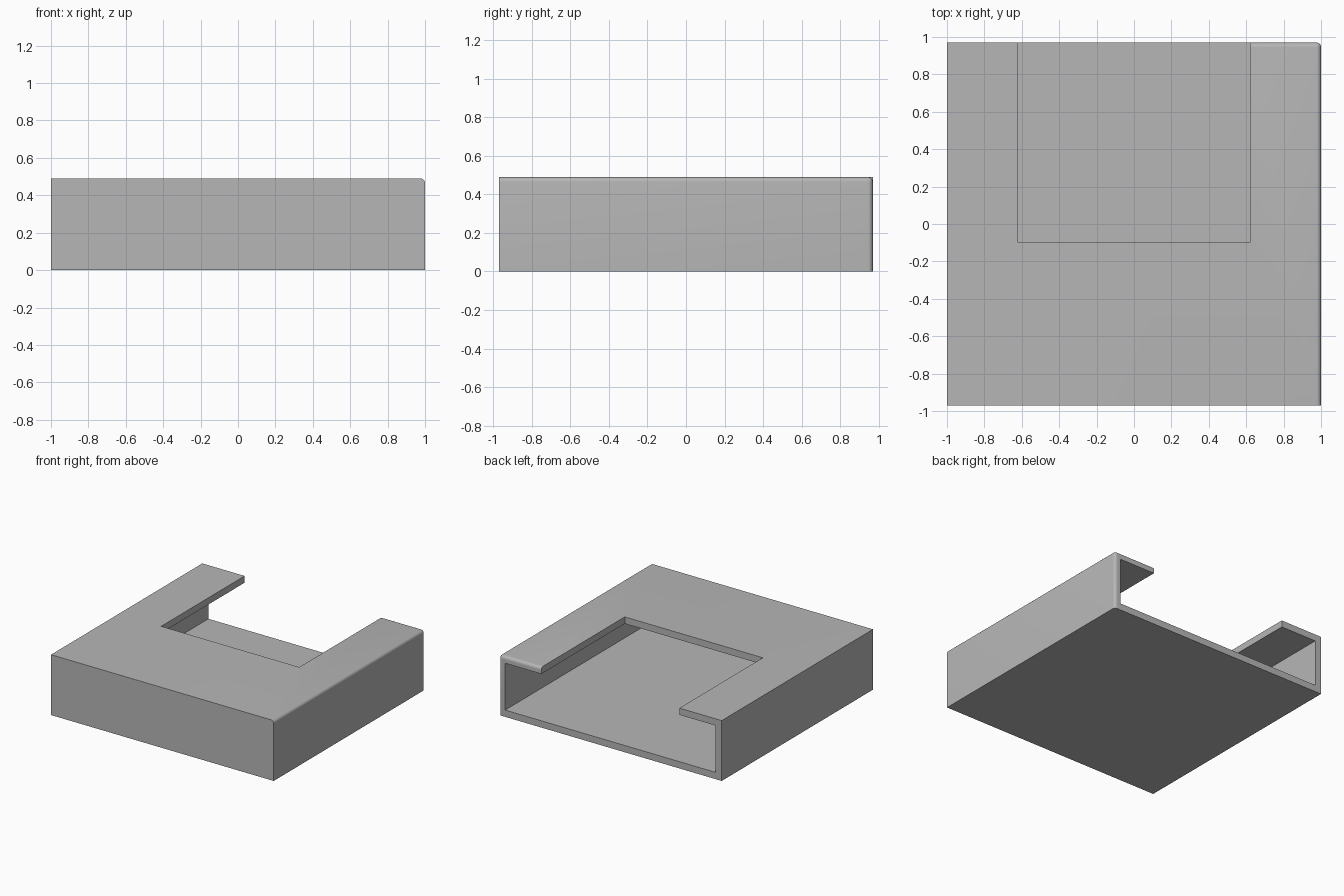
import bpy
import bmesh
from mathutils import Vector

if "Cube" in bpy.data.objects:
    bpy.data.objects.remove(bpy.data.objects["Cube"], do_unlink=True)

X, Y, H = 1.0, 0.97, 0.49      # half width, half depth, height
WALL = 0.055                   # wall, floor and lid thickness
ROUND = 0.025                  # radius of the rounded corner edges


def box(name, lo, hi):
    """Axis-aligned box between two corners."""
    lo, hi = Vector(lo), Vector(hi)
    bm = bmesh.new()
    bmesh.ops.create_cube(bm, size=1)
    for v in bm.verts:
        v.co = (lo + hi) / 2 + v.co * (hi - lo)
    mesh = bpy.data.meshes.new(name)
    bm.to_mesh(mesh)
    bm.free()
    obj = bpy.data.objects.new(name, mesh)
    bpy.context.collection.objects.link(obj)
    return obj


# Outer block
tray = box("open_backed_case", (-X, -Y, 0), (X, Y, H))

# Inner cavity open at the back, and the window through the lid
cutters = [
    box("cavity_cutter", (-X + WALL, -Y + WALL, WALL), (X - WALL, Y + 0.2, H - WALL)),
    box("window_cutter", (-0.62, -0.1, H / 2), (0.62, Y + 0.3, H + 0.2)),
]
for cutter in cutters:
    mod = tray.modifiers.new(cutter.name, "BOOLEAN")
    mod.operation = "DIFFERENCE"
    mod.solver = "EXACT"
    mod.object = cutter

graph = bpy.context.evaluated_depsgraph_get()
mesh = bpy.data.meshes.new_from_object(tray.evaluated_get(graph))
tray.modifiers.clear()
tray.data = mesh
for cutter in cutters:
    bpy.data.objects.remove(cutter, do_unlink=True)


# Round the three outer edges that meet at one back corner
def is_corner_edge(edge):
    a, b = (v.co for v in edge.verts)

    def both(axis, value):
        return abs(a[axis] - value) < 1e-4 and abs(b[axis] - value) < 1e-4

    right, back, top = both(0, X), both(1, Y), both(2, H)
    return (right and top) or (right and back) or (back and top and a.x > 0 and b.x > 0)


bm = bmesh.new()
bm.from_mesh(mesh)
bmesh.ops.remove_doubles(bm, verts=bm.verts, dist=1e-5)
bmesh.ops.dissolve_limit(bm, angle_limit=0.01, verts=bm.verts, edges=bm.edges)
bmesh.ops.bevel(bm, geom=[e for e in bm.edges if is_corner_edge(e)],
                offset=ROUND, segments=5, profile=0.5, affect="EDGES")
bmesh.ops.recalc_face_normals(bm, faces=bm.faces)
bm.to_mesh(mesh)
bm.free()

# Plain grey colour
grey = bpy.data.materials.new("plain_grey")
grey.use_nodes = True
colour = (0.47, 0.47, 0.47, 1)
grey.diffuse_color = colour
grey.node_tree.nodes["Principled BSDF"].inputs["Base Color"].default_value = colour
mesh.materials.clear()
mesh.materials.append(grey)
for face in mesh.polygons:
    face.material_index = 0

bpy.ops.object.select_all(action="DESELECT")
tray.select_set(True)
bpy.context.view_layer.objects.active = tray
bpy.ops.object.shade_smooth_by_angle(angle=0.6)
